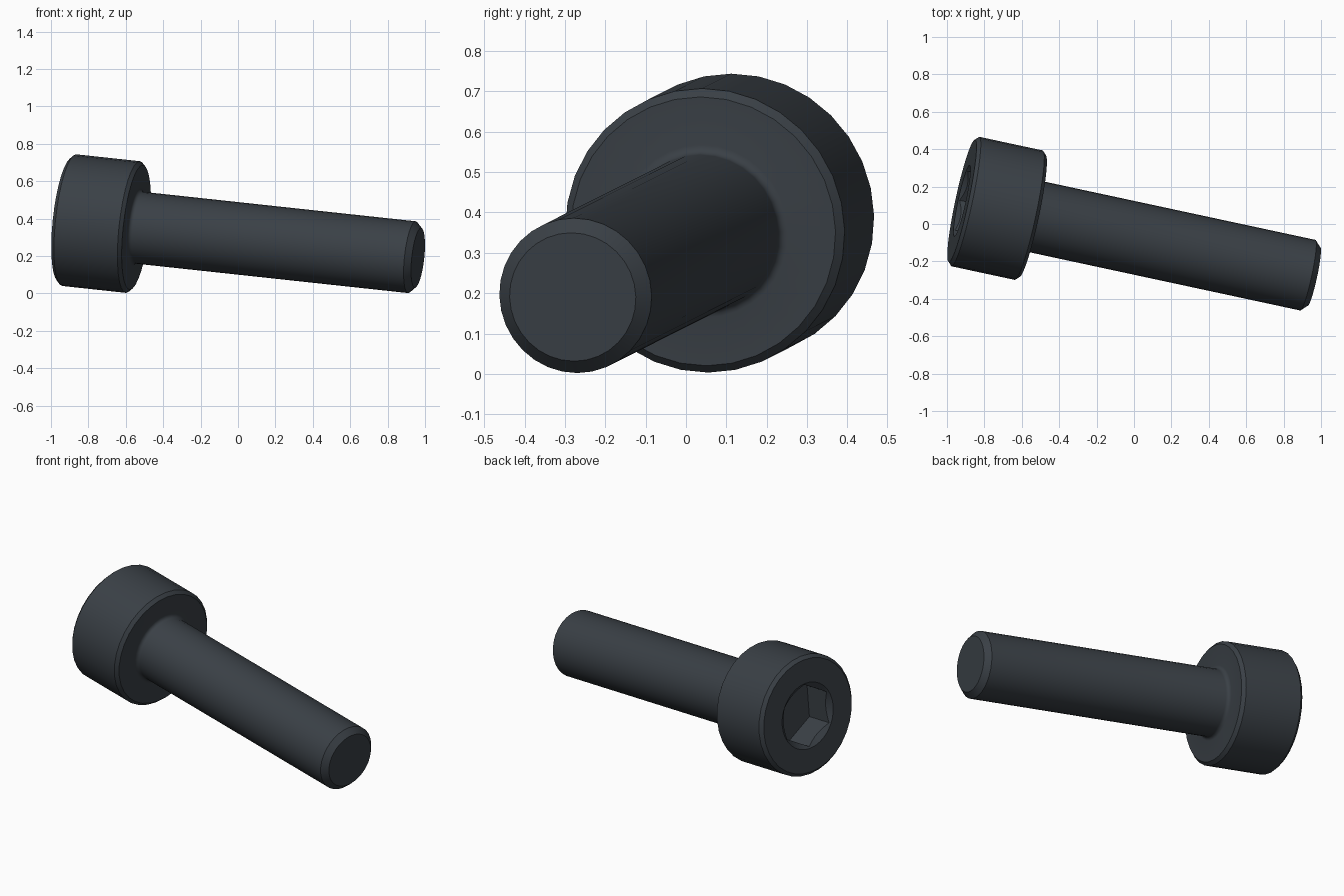
import bpy, bmesh, math
from mathutils import Matrix, Vector

cube = bpy.data.objects.get("Cube")
if cube:
    bpy.data.objects.remove(cube, do_unlink=True)

SEGMENTS = 32
HEAD_R, HEAD_H = 0.354, 0.387
SHAFT_R, LENGTH = 0.193, 1.936
HEAD_BEVEL, TIP_BEVEL, FILLET = 0.019, 0.033, 0.022
SOCKET_R, SOCKET_DEPTH = 0.186, 0.17

# Dark coated steel
steel = bpy.data.materials.new("dark_steel")
steel.use_nodes = True
colour = (0.042, 0.051, 0.061, 1)
steel.diffuse_color = colour
bsdf = next(n for n in steel.node_tree.nodes if n.type == "BSDF_PRINCIPLED")
bsdf.inputs["Base Color"].default_value = colour

# Placement: local z runs from the head to the tip, local y leans upright
axis = Vector((0.972, -0.209, -0.105)).normalized()
side = Vector((0, 0, 1)).cross(axis).normalized()
upright = axis.cross(side)
placement = Matrix((side, upright, axis)).transposed().to_4x4()
placement.translation = (-0.92, 0.124, 0.394)


def lathe(name, profile, steps, start=0.0):
    """Revolve (radius, height) points around z and cap both ends."""
    bm = bmesh.new()
    verts = [bm.verts.new((r, 0, z)) for r, z in profile]
    edges = [bm.edges.new(pair) for pair in zip(verts, verts[1:])]
    bmesh.ops.spin(bm, geom=verts + edges, cent=(0, 0, 0), axis=(0, 0, 1),
                   angle=math.tau, steps=steps)
    bmesh.ops.remove_doubles(bm, verts=bm.verts, dist=1e-5)
    bmesh.ops.holes_fill(bm, edges=bm.edges, sides=0)
    bmesh.ops.recalc_face_normals(bm, faces=bm.faces)
    bm.transform(placement @ Matrix.Rotation(start, 4, "Z"))
    mesh = bpy.data.meshes.new(name)
    bm.to_mesh(mesh)
    bm.free()
    mesh.materials.append(steel)
    obj = bpy.data.objects.new(name, mesh)
    bpy.context.collection.objects.link(obj)
    return obj


# Screw body: bevelled head, rounded neck, shaft with bevelled tip
neck = []
for i in range(5):
    a = math.pi / 2 * i / 4
    neck.append((SHAFT_R + FILLET * (1 - math.sin(a)),
                 HEAD_H + FILLET * (1 - math.cos(a))))
profile = [
    (HEAD_R - HEAD_BEVEL, 0),
    (HEAD_R, HEAD_BEVEL),
    (HEAD_R, HEAD_H - HEAD_BEVEL),
    (HEAD_R - HEAD_BEVEL, HEAD_H),
    *neck,
    (SHAFT_R, LENGTH - TIP_BEVEL),
    (SHAFT_R - TIP_BEVEL, LENGTH),
]
screw = lathe("socket_screw", profile, SEGMENTS)

# Hexagonal socket and its countersunk rim
hexagon = lathe("hex_cutter", [(SOCKET_R, -0.1), (SOCKET_R, SOCKET_DEPTH)],
                6, math.pi / 2)
rim = lathe("rim_cutter", [(0.235, -0.03), (0.115, 0.06)], SEGMENTS)

bpy.context.view_layer.objects.active = screw
for cutter in (hexagon, rim):
    cutter.hide_render = True
    cut = screw.modifiers.new("socket", "BOOLEAN")
    cut.operation = "DIFFERENCE"
    cut.solver = "EXACT"
    cut.object = cutter
    bpy.ops.object.modifier_apply(modifier=cut.name)
    bpy.data.objects.remove(cutter, do_unlink=True)

bpy.ops.object.select_all(action="DESELECT")
screw.select_set(True)
bpy.ops.object.shade_smooth_by_angle(angle=math.radians(30))
